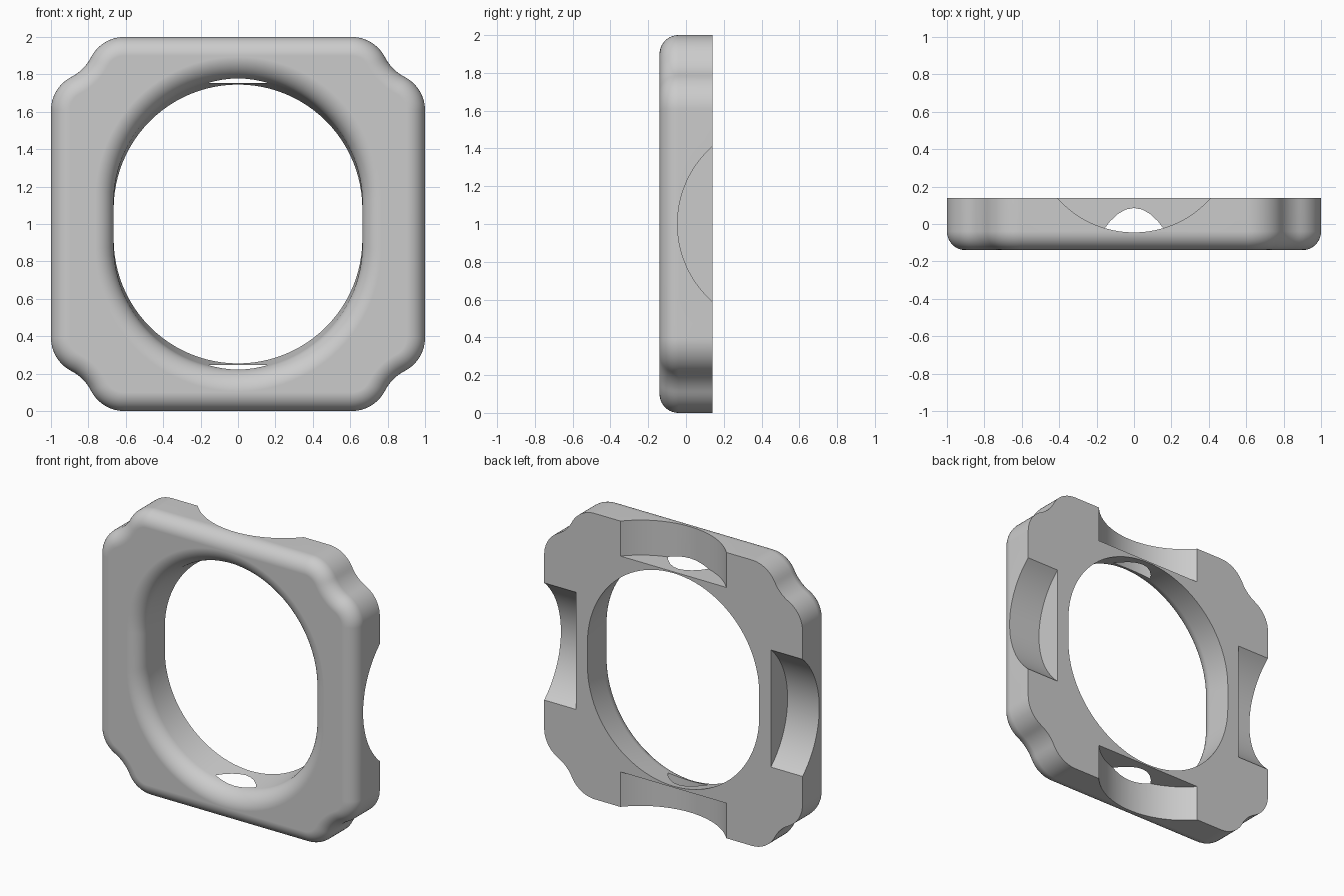
import bpy, bmesh
from math import sin, cos, pi, atan2, sqrt

if "Cube" in bpy.data.objects:
    bpy.data.objects.remove(bpy.data.objects["Cube"])

HALF = 0.14        # half thickness
ROUND = 0.1        # front edge rounding
NOTCH = 0.24       # corner scallop radius
BLEND = 0.2        # convex radius beside each scallop
STEPS = 10         # segments per rounding

grey = bpy.data.materials.new("light_grey")
grey.use_nodes = True
grey.diffuse_color = (0.6, 0.6, 0.6, 1)
grey.node_tree.nodes["Principled BSDF"].inputs["Base Color"].default_value = grey.diffuse_color


def arc(cx, cz, r, a, b, n):
    return [(cx + r * cos(a + (b - a) * i / n), cz + r * sin(a + (b - a) * i / n))
            for i in range(n + 1)]


def plate_outline(inset):
    """Square with scalloped corners, moved inward by inset."""
    c = sqrt((NOTCH + BLEND) ** 2 - BLEND ** 2)
    t = atan2(c, BLEND)
    corner = arc(1 - BLEND, 1 - c, BLEND - inset, 0, t, STEPS)
    corner += arc(1, 1, NOTCH + inset, pi + t, 1.5 * pi - t, STEPS)[1:-1]
    corner += arc(1 - c, 1 - BLEND, BLEND - inset, pi / 2 - t, pi / 2, STEPS)
    points = []
    for _ in range(4):
        points += corner
        corner = [(-z, x) for x, z in corner]
    return points


def hole_outline(y, grow):
    """Round-ended slot whose height tapers towards the back."""
    shift = 0.105 - 0.175 * y
    r = 0.665 + grow
    return arc(0, shift, r, 0, pi, 48) + arc(0, -shift, r, pi, 2 * pi, 48)


def loft(name, rings):
    """Closed solid through a list of (y, outline) rings."""
    bm = bmesh.new()
    loops = [[bm.verts.new((x, y, z + 1)) for x, z in pts] for y, pts in rings]
    for a, b in zip(loops, loops[1:]):
        for i in range(len(a)):
            j = (i + 1) % len(a)
            bm.faces.new((a[i], a[j], b[j], b[i]))
    bm.faces.new(loops[0])
    bm.faces.new(loops[-1])
    bmesh.ops.recalc_face_normals(bm, faces=bm.faces)
    mesh = bpy.data.meshes.new(name)
    bm.to_mesh(mesh)
    bm.free()
    mesh.materials.append(grey)
    obj = bpy.data.objects.new(name, mesh)
    bpy.context.collection.objects.link(obj)
    return obj


# Rounding profile: depth and sideways offset at each step
profile = [(-HALF + ROUND * (1 - sin(a)), ROUND * (1 - cos(a)))
           for a in (pi / 2 * i / STEPS for i in range(STEPS + 1))]

# Plate with rounded front edge
plate = loft("frame_plate", [(HALF, plate_outline(0))] +
             [(y, plate_outline(d)) for y, d in profile])

# Central opening with flared front lip
cutters = [loft("opening_cutter", [(0.2, hole_outline(0.2, 0))] +
                [(y, hole_outline(y, d)) for y, d in profile] +
                [(-0.2, hole_outline(-HALF, ROUND))])]

# Curved pockets in the back of all four sides
for x, z in ((1, 0), (-1, 0), (0, 1), (0, -1)):
    bpy.ops.mesh.primitive_cylinder_add(
        vertices=128, radius=0.547, depth=0.4,
        location=(x * 0.955, 0.502, 1 + z * 0.955),
        rotation=(0, pi / 2 if x else 0, 0))
    pocket = bpy.context.object
    pocket.name = "pocket_cutter"
    pocket.data.materials.append(grey)
    cutters.append(pocket)

bpy.ops.object.select_all(action="DESELECT")
plate.select_set(True)
bpy.context.view_layer.objects.active = plate
for cutter in cutters:
    cutter.hide_render = True
    mod = plate.modifiers.new("cut", "BOOLEAN")
    mod.operation = "DIFFERENCE"
    mod.solver = "EXACT"
    mod.object = cutter
    bpy.ops.object.modifier_apply(modifier=mod.name)
for cutter in cutters:
    bpy.data.objects.remove(cutter)

# Smooth roundings, crisp cut edges
bpy.ops.object.shade_smooth_by_angle()
weighted = plate.modifiers.new("even_shading", "WEIGHTED_NORMAL")
weighted.keep_sharp = True
